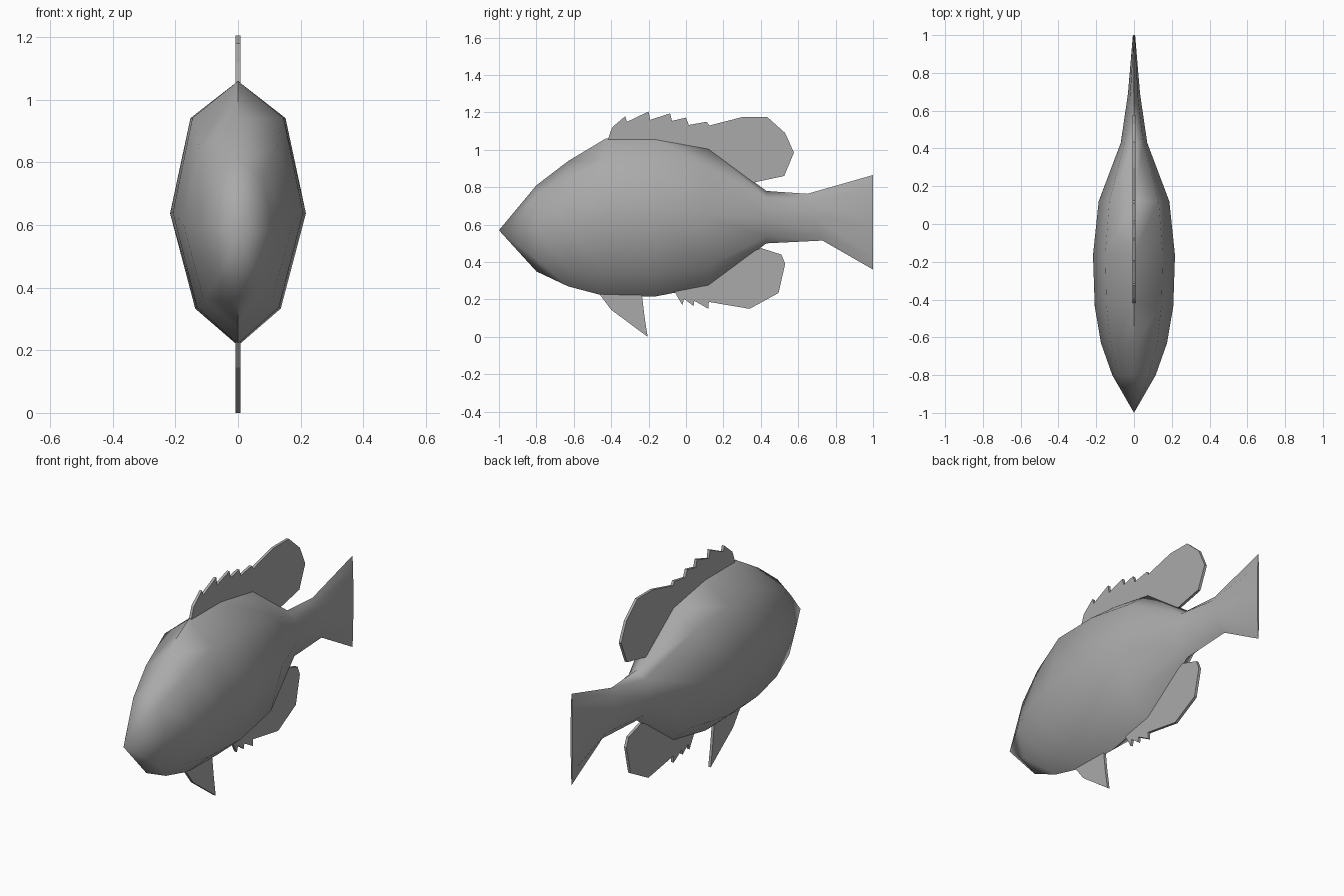
import bpy, bmesh

cube = bpy.data.objects.get("Cube")
if cube:
    bpy.data.objects.remove(cube)

grey = bpy.data.materials.new("plain grey")
grey.use_nodes = True
COLOUR = (0.4, 0.4, 0.4, 1)
grey.diffuse_color = COLOUR
grey.node_tree.nodes["Principled BSDF"].inputs["Base Color"].default_value = COLOUR


def finish(name, bm):
    bmesh.ops.recalc_face_normals(bm, faces=bm.faces)
    mesh = bpy.data.meshes.new(name)
    bm.to_mesh(mesh)
    bm.free()
    mesh.materials.append(grey)
    obj = bpy.data.objects.new(name, mesh)
    bpy.context.collection.objects.link(obj)
    return obj


# Body: eight-sided rings lofted from nose to tail
# top y, top z, bottom y, bottom z, half width
SECTIONS = [
    (-0.8, 0.81, -0.8, 0.35, 0.115),
    (-0.63, 0.94, -0.63, 0.27, 0.175),
    (-0.43, 1.06, -0.44, 0.22, 0.208),
    (-0.16, 1.06, -0.17, 0.215, 0.217),
    (0.12, 1.01, 0.12, 0.27, 0.187),
    (0.43, 0.78, 0.43, 0.5, 0.07),
    (0.65, 0.765, 0.73, 0.515, 0.032),
    (1.0, 0.865, 1.0, 0.36, 0.006),
]
# width share, height share for one half of a ring, top to bottom
HALF = [(0, 1), (0.7, 0.72), (1, 0), (0.63, -0.72), (0, -1)]
RING = HALF + [(-w, h) for w, h in HALF[-2:0:-1]]

bm = bmesh.new()
rings = []
for ty, tz, by, bz, width in SECTIONS:
    ring = []
    for w, h in RING:
        t = (h + 1) / 2
        ring.append(bm.verts.new((w * width, by + (ty - by) * t, bz + (tz - bz) * t)))
    rings.append(ring)
nose = bm.verts.new((0, -1, 0.57))
count = len(RING)
for i in range(count):
    j = (i + 1) % count
    bm.faces.new((nose, rings[0][i], rings[0][j]))
    for a, b in zip(rings, rings[1:]):
        bm.faces.new((a[i], a[j], b[j], b[i]))
bm.faces.new(rings[-1])
body = finish("body", bm)
bpy.context.view_layer.objects.active = body
body.select_set(True)
bpy.ops.object.shade_smooth_by_angle(angle=1.15)


# Fins: flat outlines on the centre plane, given thickness
def fin(name, outline):
    bm = bmesh.new()
    bm.faces.new([bm.verts.new((0, y, z)) for y, z in outline])
    obj = finish(name, bm)
    solid = obj.modifiers.new("thickness", "SOLIDIFY")
    solid.thickness = 0.015
    solid.offset = 0


fin("dorsal_fin", [
    (-0.42, 1.05), (-0.395, 1.12), (-0.325, 1.18), (-0.315, 1.15), (-0.2, 1.205),
    (-0.192, 1.16), (-0.085, 1.195), (-0.075, 1.155), (0, 1.172), (0.015, 1.133),
    (0.11, 1.15), (0.125, 1.13), (0.3, 1.175), (0.435, 1.175), (0.53, 1.09),
    (0.577, 0.985), (0.525, 0.86), (0.36, 0.825), (0.1, 0.97), (-0.35, 1.03)])
fin("anal_fin", [
    (-0.06, 0.24), (-0.02, 0.17), (-0.01, 0.203), (0.04, 0.165), (0.045, 0.193),
    (0.12, 0.15), (0.122, 0.187), (0.34, 0.15), (0.495, 0.235), (0.53, 0.39),
    (0.51, 0.44), (0.4, 0.475), (0.2, 0.38), (0, 0.28)])
fin("pelvic_fin", [
    (-0.46, 0.225), (-0.4, 0.145), (-0.205, 0), (-0.222, 0.11), (-0.235, 0.22),
    (-0.3, 0.25), (-0.4, 0.25)])
